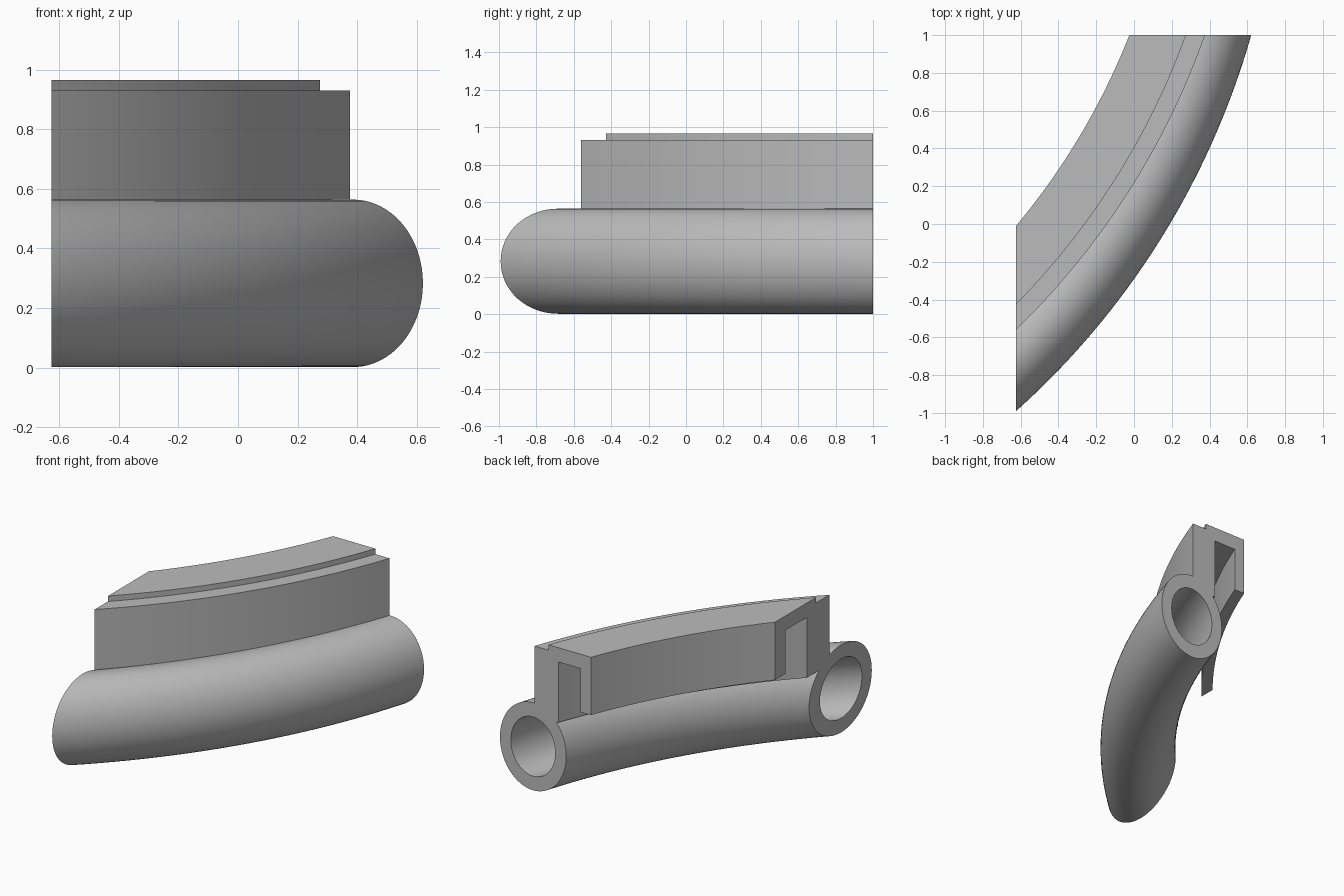
import bpy, bmesh, math

cube = bpy.data.objects.get("Cube")
if cube:
    bpy.data.objects.remove(cube, do_unlink=True)

grey = bpy.data.materials.new("light_grey")
grey.use_nodes = True
colour = (0.5, 0.5, 0.5, 1)
grey.diffuse_color = colour
grey.node_tree.nodes["Principled BSDF"].inputs["Base Color"].default_value = colour

LEFT, BACK = -0.625, 1.0   # flat cuts at both ends
STEPS = 48


def sweep(bm, loop, centre):
    """Sweep a closed (radius, height) loop along an arc from cut to cut."""
    cx, cy = centre
    rows = []
    for i in range(STEPS + 1):
        row = []
        for r, z in loop:
            a0 = -math.acos((LEFT - cx) / r)
            a1 = math.asin((BACK - cy) / r)
            a = a0 + (a1 - a0) * i / STEPS
            row.append(bm.verts.new((cx + r * math.cos(a), cy + r * math.sin(a), z)))
        rows.append(row)
    n = len(loop)
    for lo, hi in zip(rows, rows[1:]):
        for j in range(n):
            k = (j + 1) % n
            bm.faces.new((lo[j], lo[k], hi[k], hi[j]))
    return rows[0], rows[-1]


def finish(bm, name):
    bmesh.ops.recalc_face_normals(bm, faces=bm.faces)
    mesh = bpy.data.meshes.new(name)
    bm.to_mesh(mesh)
    bm.free()
    mesh.materials.append(grey)
    obj = bpy.data.objects.new(name, mesh)
    bpy.context.collection.objects.link(obj)
    bpy.ops.object.select_all(action='DESELECT')
    obj.select_set(True)
    bpy.context.view_layer.objects.active = obj
    bpy.ops.object.shade_smooth_by_angle(angle=math.radians(30))


def ellipse(radius, width, height, mid, n=64):
    turns = [2 * math.pi * i / n for i in range(n)]
    return [(radius + width * math.cos(t), mid + height * math.sin(t)) for t in turns]


# Hollow curved tube with open ends
bm = bmesh.new()
tube_centre = (-3.443, 2.157)
outer = sweep(bm, ellipse(4.0, 0.225, 0.281, 0.283), tube_centre)
bore = sweep(bm, ellipse(4.0, 0.151, 0.19, 0.283), tube_centre)
for a, b in zip(outer, bore):
    for j in range(len(a)):
        k = (j + 1) % len(a)
        bm.faces.new((a[j], a[k], b[k], b[j]))
finish(bm, "curved_tube")

# Hooked rail: thick outer wall, stepped top and thin hanging inner lip
bm = bmesh.new()
hook = [(4.046, 0.485), (4.046, 0.93), (3.951, 0.93), (3.951, 0.965),
        (3.671, 0.965), (3.671, 0.594), (3.739, 0.594), (3.739, 0.873),
        (3.886, 0.873), (3.886, 0.485)]
for end in sweep(bm, hook, (-3.44, 2.346)):
    bm.faces.new(end)
finish(bm, "hooked_rail")
